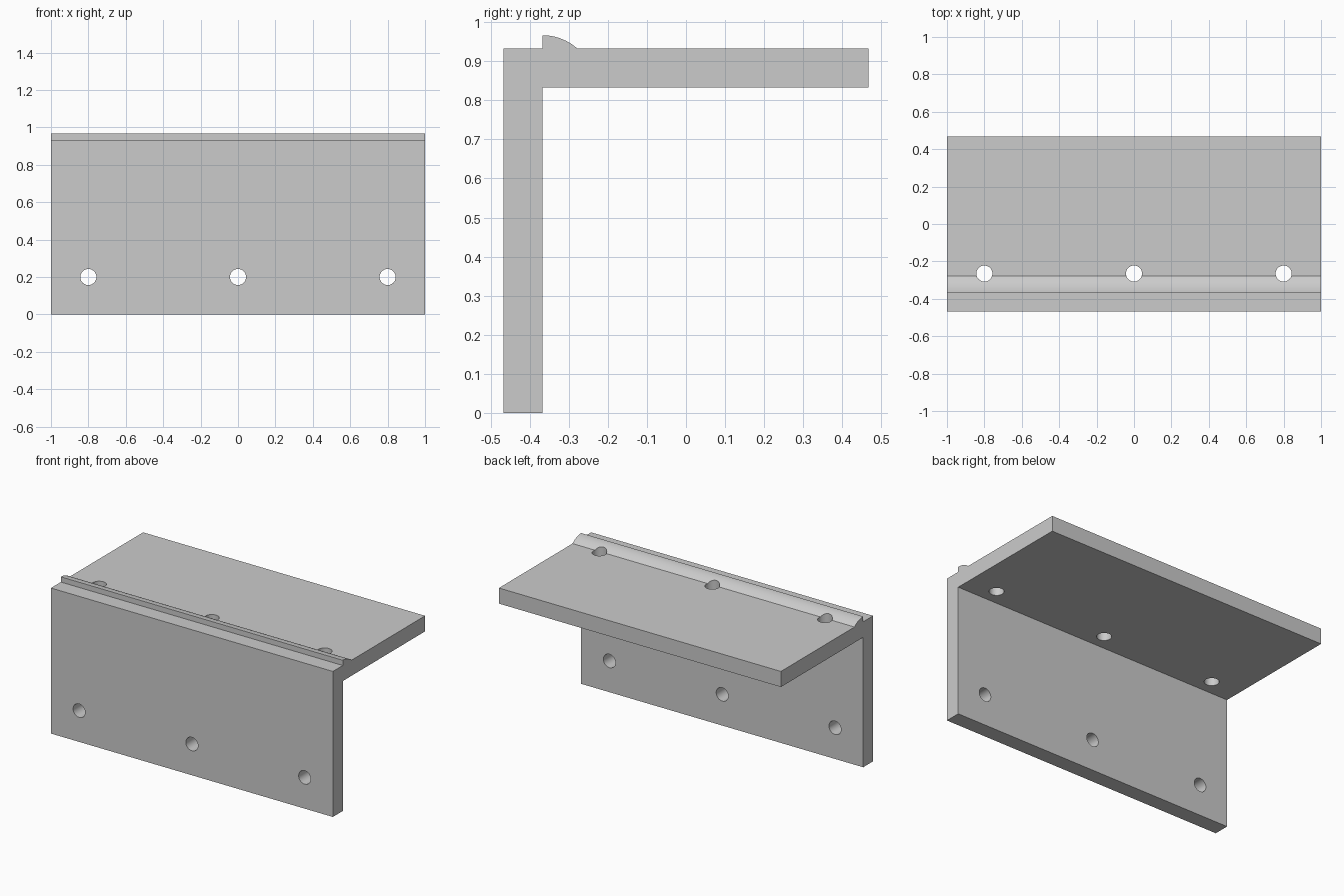
import bpy, bmesh, math
from mathutils import Matrix

if "Cube" in bpy.data.objects:
    bpy.data.objects.remove(bpy.data.objects["Cube"])

HALF_LEN, HALF_W, T = 1.0, 0.467, 0.1
TOP, INNER_Y = 0.933, -0.367
INNER_Z = TOP - T
LIP_R, HOLE_R = 0.1335, 0.043


def new_object(name, bm):
    bmesh.ops.recalc_face_normals(bm, faces=bm.faces)
    mesh = bpy.data.meshes.new(name)
    bm.to_mesh(mesh)
    bm.free()
    obj = bpy.data.objects.new(name, mesh)
    bpy.context.collection.objects.link(obj)
    return obj


# Angle profile (y, z) with a rounded lip centred on the inner corner
lip_end = math.acos(T / LIP_R)
arc = [(INNER_Y + LIP_R * math.sin(lip_end * i / 12),
        INNER_Z + LIP_R * math.cos(lip_end * i / 12)) for i in range(13)]
profile = [(INNER_Y, 0), (-HALF_W, 0), (-HALF_W, TOP), (INNER_Y, TOP), *arc,
           (HALF_W, TOP), (HALF_W, INNER_Z), (INNER_Y, INNER_Z)]

# Bracket body: profile extruded along x
bm = bmesh.new()
face = bm.faces.new([bm.verts.new((-HALF_LEN, y, z)) for y, z in profile])
ext = bmesh.ops.extrude_face_region(bm, geom=[face])
bmesh.ops.translate(bm, vec=(2 * HALF_LEN, 0, 0),
                    verts=[g for g in ext["geom"] if isinstance(g, bmesh.types.BMVert)])
bracket = new_object("angle_bracket", bm)

# Screw hole cutters: three through each plate
bm = bmesh.new()
for x in (-0.8, 0, 0.8):
    for place in (Matrix.Translation((x, -HALF_W + T / 2, 0.2)) @ Matrix.Rotation(math.pi / 2, 4, 'X'),
                  Matrix.Translation((x, -0.265, TOP - T / 2))):
        bmesh.ops.create_cone(bm, cap_ends=True, segments=40, radius1=HOLE_R,
                              radius2=HOLE_R, depth=0.19, matrix=place)
cutter = new_object("hole_cutter", bm)
cutter.hide_render = True

# Cut the holes, then drop the cutter
mod = bracket.modifiers.new("holes", 'BOOLEAN')
mod.operation, mod.solver, mod.object = 'DIFFERENCE', 'EXACT', cutter
bpy.context.view_layer.objects.active = bracket
bracket.select_set(True)
bpy.ops.object.modifier_apply(modifier=mod.name)
bpy.data.objects.remove(cutter)
bpy.ops.object.shade_smooth_by_angle(angle=math.radians(25))
